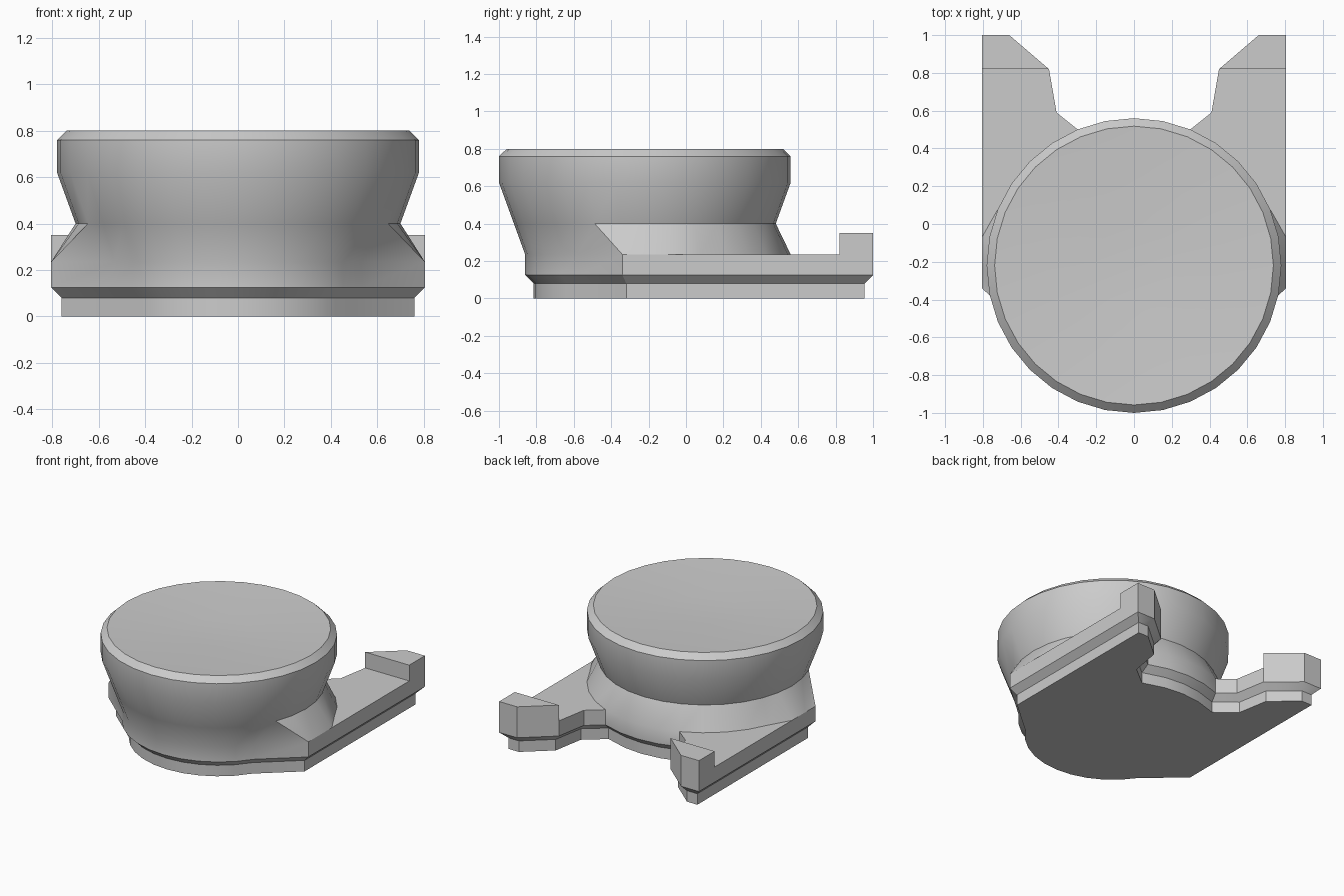
import bpy, bmesh, math
from mathutils import Vector

if "Cube" in bpy.data.objects:
    bpy.data.objects.remove(bpy.data.objects["Cube"], do_unlink=True)

CENTRE_Y = -0.22
FLOOR, RIM, LIP = 0.235, 0.125, 0.08

grey = bpy.data.materials.new("plain grey")
grey.use_nodes = True
colour = (0.6, 0.6, 0.6, 1)
grey.diffuse_color = colour
grey.node_tree.nodes["Principled BSDF"].inputs["Base Color"].default_value = colour


def polar(k, r):
    a = math.tau * k / 32
    return Vector((r * math.cos(a), CENTRE_Y + r * math.sin(a)))


def mirrored(half):
    """Close a right-hand half outline that runs from front to back."""
    return half + [Vector((-p.x, p.y)) for p in reversed(half[1:-1])]


def circle(r):
    return mirrored([polar(k, r) for k in range(-8, 9)])


def inset(pts, d):
    """Offset a counter-clockwise outline inward with mitred corners."""
    out = []
    for i, p in enumerate(pts):
        a = (p - pts[i - 1]).normalized()
        b = (pts[(i + 1) % len(pts)] - p).normalized()
        n1, n2 = Vector((-a.y, a.x)), Vector((-b.y, b.x))
        out.append(p + (n1 + n2) * d / (1 + n1.dot(n2)))
    return out


def ring(bm, pts, z):
    return [bm.verts.new((p.x, p.y, z)) for p in pts]


def loft(bm, low, high):
    n = len(low)
    for i in range(n):
        j = (i + 1) % n
        bm.faces.new((low[i], low[j], high[j], high[i]))


def finish(bm, name):
    bmesh.ops.remove_doubles(bm, verts=bm.verts, dist=0.0005)
    bmesh.ops.recalc_face_normals(bm, faces=bm.faces)
    mesh = bpy.data.meshes.new(name)
    bm.to_mesh(mesh)
    bm.free()
    mesh.materials.append(grey)
    obj = bpy.data.objects.new(name, mesh)
    bpy.context.collection.objects.link(obj)
    bpy.ops.object.select_all(action="DESELECT")
    obj.select_set(True)
    bpy.context.view_layer.objects.active = obj
    bpy.ops.object.shade_smooth_by_angle(angle=math.radians(30))


# Foot of the drum: narrow at the front, flat sides, flared at the back
front = [polar(k, 0.64) for k in range(-8, -2)]
side = [Vector((0.805, y)) for y in (-0.34, -0.28, -0.22, -0.07)]
back = [polar(k, 0.78) for k in range(2, 9)]
foot = mirrored(front + side + back)

# Base outline: the foot with two arms reaching backwards
tip = [Vector(p) for p in ((0.805, 0.82), (0.805, 1), (0.66, 1), (0.45, 0.82))]
elbow = Vector((0.41, 0.59))
base = mirrored(front + side + tip + [elbow] + back[4:])

# Base walls with the undercut lip
bm = bmesh.new()
low = inset(base, 0.045)
levels = [ring(bm, low, 0), ring(bm, low, LIP), ring(bm, base, RIM), ring(bm, base, FLOOR)]
for a, b in zip(levels, levels[1:]):
    loft(bm, a, b)
bm.faces.new(list(reversed(levels[0])))

# Arm floors and raised tip blocks
for s in (1, -1):
    def flip(pts):
        return [Vector((s * p.x, p.y)) for p in pts]
    inner = [elbow] + list(reversed(back[:5]))
    bm.faces.new(ring(bm, flip([side[-1], tip[0], tip[-1]] + inner), FLOOR))
    bottom, top = ring(bm, flip(tip), FLOOR), ring(bm, flip(tip), 0.35)
    loft(bm, bottom, top)
    bm.faces.new(top)

# Skirt and shoulders, creased where the front cone meets the side flare
skirt, neck = ring(bm, foot, FLOOR), ring(bm, circle(0.70), 0.40)
for i in range(32):
    j = (i + 1) % 32
    if i == 26:
        bm.faces.new((skirt[i], skirt[j], neck[i]))
        bm.faces.new((skirt[j], neck[j], neck[i]))
    else:
        bm.faces.new((skirt[i], skirt[j], neck[j]))
        bm.faces.new((skirt[i], neck[j], neck[i]))

# Drum above the neck
belt, shoulder = ring(bm, circle(0.78), 0.62), ring(bm, circle(0.78), 0.76)
loft(bm, neck, belt)
loft(bm, belt, shoulder)
finish(bm, "base_and_drum")

# Bevelled cap with a shallow dish
bm = bmesh.new()
caps = [ring(bm, circle(r), z) for r, z in ((0.78, 0.76), (0.738, 0.80), (0.22, 0.77))]
for a, b in zip(caps, caps[1:]):
    loft(bm, a, b)
bm.faces.new(caps[-1])
finish(bm, "dished_cap")
